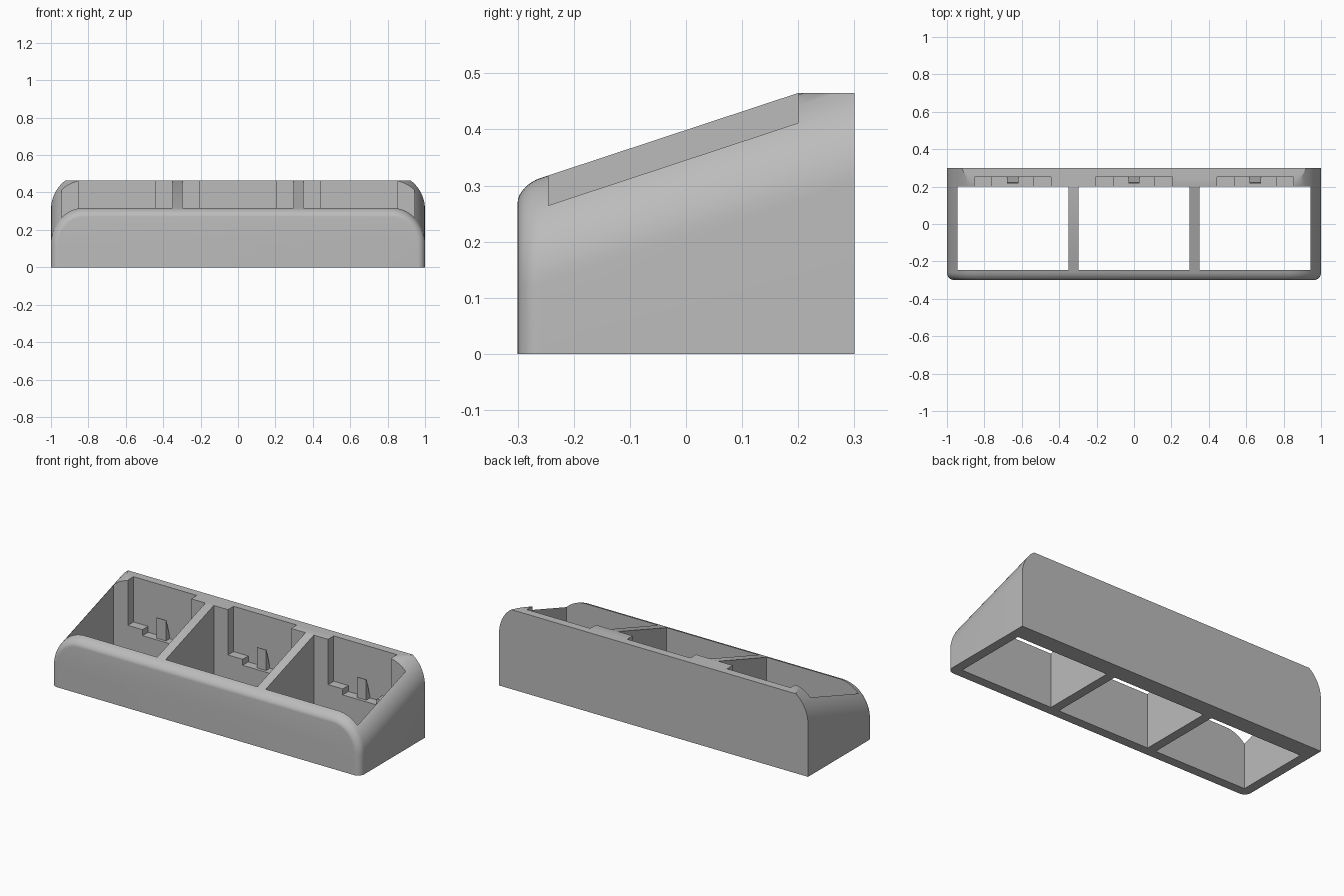
import bpy, bmesh
from math import sin, cos, pi

cube = bpy.data.objects.get("Cube")
if cube:
    bpy.data.objects.remove(cube, do_unlink=True)

grey = bpy.data.materials.new("plain_grey")
grey.use_nodes = True
grey.diffuse_color = (0.5, 0.5, 0.5, 1)
grey.node_tree.nodes["Principled BSDF"].inputs["Base Color"].default_value = grey.diffuse_color

SLOPE, TOP, RADIUS, FILLET = 0.33, 0.465, 0.18, 0.04
RAMP_END = 0.2


def finish(name, bm):
    """Turn a bmesh into a linked grey object."""
    bmesh.ops.recalc_face_normals(bm, faces=bm.faces)
    mesh = bpy.data.meshes.new(name)
    bm.to_mesh(mesh)
    bm.free()
    mesh.materials.append(grey)
    obj = bpy.data.objects.new(name, mesh)
    bpy.context.collection.objects.link(obj)
    return obj


def prism(name, x0, x1, profile):
    """Extrude a (y, z) profile from x0 to x1."""
    bm = bmesh.new()
    ends = [[bm.verts.new((x, y, z)) for y, z in profile] for x in (x0, x1)]
    n = len(profile)
    for end in ends:
        bm.faces.new(end)
    for i in range(n):
        j = (i + 1) % n
        bm.faces.new((ends[0][i], ends[0][j], ends[1][j], ends[1][i]))
    return finish(name, bm)


def box(name, x0, x1, y0, y1, z0, z1):
    return prism(name, x0, x1, [(y0, z0), (y1, z0), (y1, z1), (y0, z1)])


def section(bm, y, inset):
    """Arch-cornered cross-section at depth y, shrunk by inset."""
    top = TOP - SLOPE * (RAMP_END - y) - 0.75 * inset
    half, r, steps = 1 - inset, RADIUS - inset, 16
    arc = [(half - r + r * cos(a), top + 1.054 * r * (sin(a) - 1))
           for a in (pi / 2 * i / steps for i in range(steps + 1))]
    right = [(half, 0)] + arc
    pts = right + [(-x, z) for x, z in reversed(right)]
    return [bm.verts.new((x, y, z)) for x, z in pts]


# Sloped housing with a rounded front rim
bm = bmesh.new()
rings = []
for i in range(9):
    a = pi / 2 * i / 8
    rings.append(section(bm, -0.3 + FILLET * (1 - cos(a)), FILLET * (1 - sin(a))))
rings.append(section(bm, 0.3, 0))
bm.faces.new(rings[0])
bm.faces.new(rings[-1])
for lower, upper in zip(rings, rings[1:]):
    for i in range(len(lower)):
        j = (i + 1) % len(lower)
        bm.faces.new((lower[i], lower[j], upper[j], upper[i]))

# Level strip along the back of the top
geom = bm.verts[:] + bm.edges[:] + bm.faces[:]
bmesh.ops.bisect_plane(bm, geom=geom, plane_co=(0, 0, TOP),
                       plane_no=(0, 0, 1), clear_outer=True)
bmesh.ops.holes_fill(bm, edges=[e for e in bm.edges if e.is_boundary])
housing = finish("housing", bm)


def cut(cutter):
    mod = housing.modifiers.new("cut", "BOOLEAN")
    mod.operation, mod.solver, mod.object = "DIFFERENCE", "EXACT", cutter
    bpy.context.view_layer.objects.active = housing
    bpy.ops.object.modifier_apply(modifier=mod.name)
    bpy.data.objects.remove(cutter, do_unlink=True)


# Three open bays, each with a stepped recess and a small clip at the back
for side, label in ((-1, "right"), (0, "middle"), (1, "left")):
    c = side * 0.648
    cut(box("bay_cutter", c - 0.297, c + 0.297, -0.245, RAMP_END, -0.1, 1))
    cut(box("recess_cutter", c - 0.205, c + 0.205, 0.1, 0.252, 0.2, 1))
    cut(box("notch_cutter", c - 0.11, c + 0.11, 0.11, 0.252, 0.165, 0.9))
    prism(label + "_clip", c - 0.03, c + 0.03,
          [(0.217, 0.16), (0.25, 0.16), (0.25, 0.18), (0.221, 0.285), (0.217, 0.285)])

# Smooth the curved corners, keep the cut edges crisp
bpy.ops.object.select_all(action="DESELECT")
housing.select_set(True)
bpy.context.view_layer.objects.active = housing
bpy.ops.object.shade_smooth_by_angle(angle=0.5)
